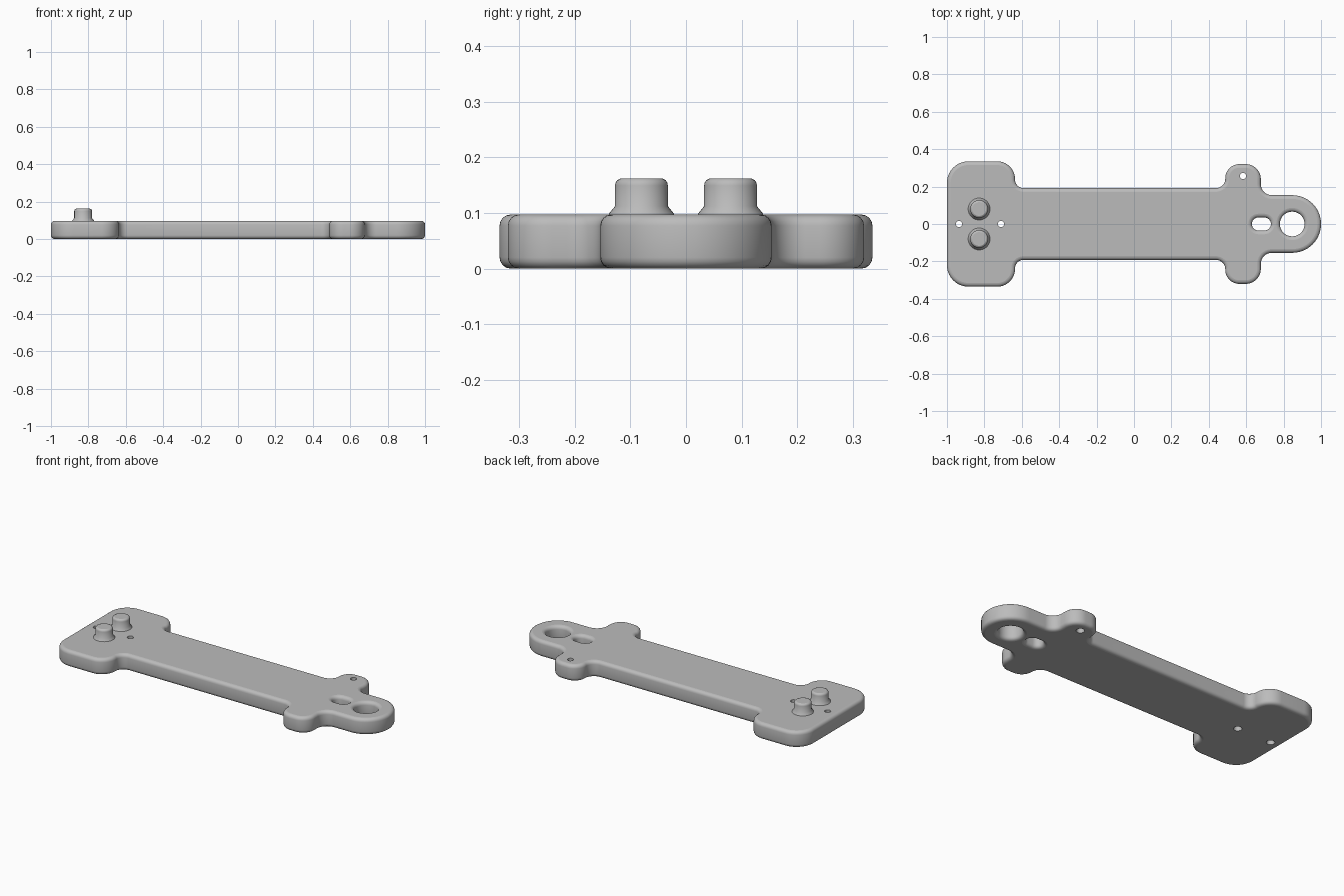
import bpy, bmesh, math
from mathutils import Vector

if "Cube" in bpy.data.objects:
    bpy.data.objects.remove(bpy.data.objects["Cube"], do_unlink=True)

grey = bpy.data.materials.new("plain grey")
grey.use_nodes = True
grey.diffuse_color = (0.5, 0.5, 0.5, 1)
grey.node_tree.nodes["Principled BSDF"].inputs["Base Color"].default_value = (0.5, 0.5, 0.5, 1)

THICK = 0.097
ROUND = 0.02


def arc(cx, cy, r, start, sweep, steps):
    return [Vector((cx + r * math.cos(start + sweep * i / steps),
                    cy + r * math.sin(start + sweep * i / steps))) for i in range(steps + 1)]


def circle(cx, cy, r, steps=40):
    return arc(cx, cy, r, 0, math.tau, steps)[:-1]


def filleted(corners, steps=14):
    """Round each (x, y, radius) corner of a right-angled outline."""
    pts = []
    for i, (x, y, r) in enumerate(corners):
        p = Vector((x, y))
        a = (Vector(corners[i - 1][:2]) - p).normalized()
        b = (Vector(corners[(i + 1) % len(corners)][:2]) - p).normalized()
        c = p + (a + b) * r
        for k in range(steps + 1):
            t = math.pi / 2 * k / steps
            pts.append(c - b * r * math.cos(t) - a * r * math.sin(t))
    return pts


def inset(pts, d):
    """Shift a loop to its left by d."""
    out = []
    for i, p in enumerate(pts):
        t = (p - pts[i - 1]).normalized() + (pts[(i + 1) % len(pts)] - p).normalized()
        t.normalize()
        out.append(p + Vector((-t.y, t.x)) * d)
    return out


def build(name, loops):
    """Loft each loop through its (inset, z) rings, then cap bottom and top."""
    bm = bmesh.new()
    caps = ([], [])
    for pts, rings in loops:
        rows = [[bm.verts.new((p.x, p.y, z)) for p in inset(pts, d)] for d, z in rings]
        n = len(pts)
        for lo, hi in zip(rows, rows[1:]):
            for i in range(n):
                j = (i + 1) % n
                bm.faces.new((lo[i], lo[j], hi[j], hi[i])).smooth = True
        for cap, row in zip(caps, (rows[0], rows[-1])):
            cap.extend(bm.edges.get((row[i - 1], row[i])) for i in range(n))
    for edges in caps:
        bmesh.ops.triangle_fill(bm, edges=edges, use_beauty=True, normal=(0, 0, 1))
    for f in bm.faces:
        zs = [v.co.z for v in f.verts]
        if max(zs) - min(zs) < 1e-5:
            f.smooth = False
    bmesh.ops.recalc_face_normals(bm, faces=bm.faces[:])
    mesh = bpy.data.meshes.new(name)
    bm.to_mesh(mesh)
    bm.free()
    mesh.materials.append(grey)
    obj = bpy.data.objects.new(name, mesh)
    bpy.context.collection.objects.link(obj)
    return obj


# Plate outline: round nose, shoulders, long body, wide head
half = [(1, 0.154, 0.1535), (0.678, 0.154, 0.06), (0.678, 0.32, 0.08), (0.488, 0.32, 0.075),
        (0.488, 0.192, 0.05), (-0.636, 0.192, 0.045), (-0.636, 0.335, 0.095), (-1, 0.335, 0.115)]
outline = filleted(half + [(x, -y, r) for x, y, r in reversed(half)])

# Rounded edge section shared by the rim and the two large holes
steps = [math.pi / 2 * k / 4 for k in range(5)]
lower = [(ROUND * (1 - math.sin(t)), ROUND * (1 - math.cos(t))) for t in steps]
rounded = lower + [(d, THICK - z) for d, z in reversed(lower)]

nose_hole = circle(0.846, 0, 0.066)
slot = (arc(0.697, 0, 0.035, -math.pi / 2, math.pi, 14)
        + arc(0.665, 0, 0.035, math.pi / 2, math.pi, 14))

loops = [(outline, rounded), (nose_hole[::-1], rounded), (slot[::-1], rounded)]

# Pin holes, slightly wider underneath
for x, y in ((0.583, 0.257), (-0.936, 0), (-0.711, 0)):
    loops.append((circle(x, y, 0.017, 20)[::-1], [(0.006, 0), (0, 0.03), (0, THICK)]))

build("plate", loops)

# Buttons with flared feet and rounded tops
button = [(-0.012, THICK - 0.002), (-0.0105, THICK + 0.002), (0, 0.112), (0, 0.149),
          (0.001, 0.154), (0.004, 0.159), (0.0105, 0.162)]
for side, y in (("left", 0.08), ("right", -0.08)):
    build("button_" + side, [(circle(-0.828, y, 0.0475), button)])
